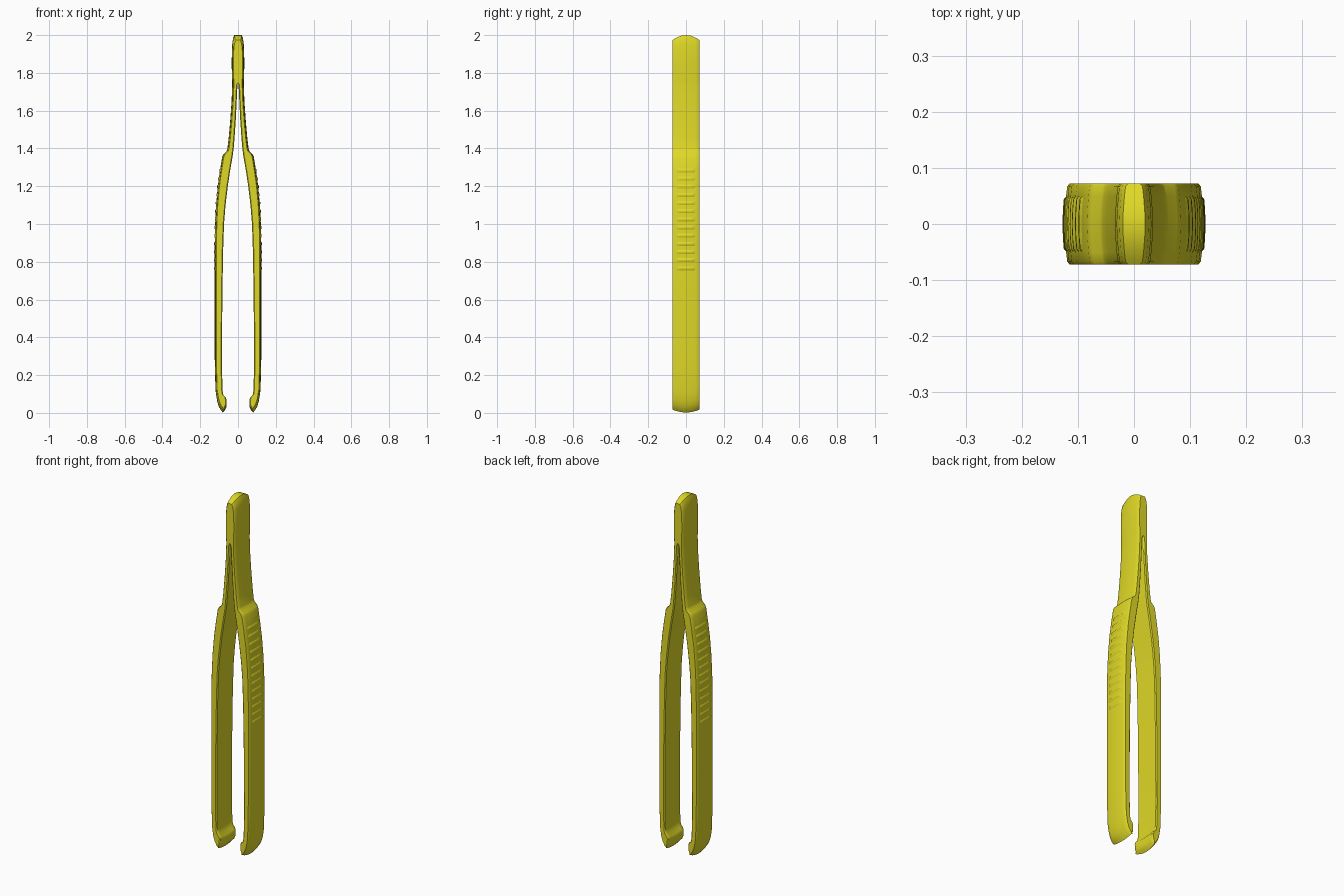
import bpy, bmesh

if "Cube" in bpy.data.objects:
    bpy.data.objects.remove(bpy.data.objects["Cube"])

yellow = bpy.data.materials.new("yellow_plastic")
yellow.diffuse_color = (0.74, 0.69, 0.02, 1)
yellow.use_nodes = True
yellow.node_tree.nodes["Principled BSDF"].inputs["Base Color"].default_value = yellow.diffuse_color

# Half profile, top to tip: inner z, inner x, outer z, outer x
STATIONS = [
    (2.00, 0, 2.00, .020), (1.985, 0, 1.985, .026), (1.95, 0, 1.95, .031),
    (1.85, 0, 1.85, .034), (1.75, 0, 1.75, .031), (1.735, .003, 1.735, .031),
    (1.65, .007, 1.65, .034), (1.55, .012, 1.55, .041), (1.46, .018, 1.46, .049),
    (1.40, .023, 1.40, .056), (1.385, .025, 1.385, .061), (1.375, .026, 1.37, .077),
    (1.35, .030, 1.355, .084), (1.28, .042, 1.28, .096), (1.20, .054, 1.20, .107),
    (1.10, .066, 1.10, .116), (1.00, .074, 1.00, .121), (.85, .079, .85, .124),
    (.60, .083, .60, .124), (.25, .085, .25, .123), (.12, .082, .12, .119),
    (.09, .078, .09, .115), (.075, .065, .06, .110), (.06, .061, .035, .102),
    (.03, .062, .016, .092), (.016, .068, .002, .080)]
YS = [-.072, -.067, -.05, -.025, 0, .025, .05, .067, .072]
DROP = [.009, .005, .003, .001, 0, .001, .003, .005, .009]   # domed outer face


def end_shift(z, y):
    """Round the two ends across the width."""
    q = (y / .072) ** 2
    return q * (-.027 * max(0, (z - 1.85) / .15) + .016 * max(0, (.15 - z) / .15))


def finish(name, bm):
    me = bpy.data.meshes.new(name)
    bm.to_mesh(me)
    bm.free()
    ob = bpy.data.objects.new(name, me)
    bpy.context.collection.objects.link(ob)
    me.materials.append(yellow)
    mir = ob.modifiers.new("mirror", 'MIRROR')
    mir.use_axis[0] = True
    mir.merge_threshold = .0002
    bpy.ops.object.select_all(action='DESELECT')
    ob.select_set(True)
    bpy.context.view_layer.objects.active = ob
    bpy.ops.object.shade_smooth_by_angle(angle=.7)
    return ob


# Arms with joined head: loft the cross-section down the profile
bm = bmesh.new()
rings = []
for zi, xi, zo, xo in STATIONS:
    outer = [bm.verts.new((xo - d, y, zo + end_shift(zo, y))) for y, d in zip(YS, DROP)]
    inner = []
    for y in YS:
        bev = .005 if xi > .001 and abs(y) > .07 else 0
        inner.append(bm.verts.new((xi + bev, y, zi + end_shift(zi, y))))
    rings.append(outer + inner[::-1])
n = len(rings[0])
for a, b in zip(rings, rings[1:]):
    for i in range(n):
        j = (i + 1) % n
        bm.faces.new((a[i], a[j], b[j], b[i]))
for r in (rings[0], rings[-1]):
    for i in range(len(YS) - 1):
        bm.faces.new((r[i], r[i + 1], r[n - 2 - i], r[n - 1 - i]))
bmesh.ops.recalc_face_normals(bm, faces=bm.faces)
# Open the centre plane so both halves weld into one head
seam = [f for f in bm.faces if all(v.co.x < 1e-6 for v in f.verts)]
bmesh.ops.delete(bm, geom=seam, context='FACES')
finish("tweezer_arms", bm)


def outer_x(z):
    for a, b in zip(STATIONS, STATIONS[1:]):
        if b[2] <= z <= a[2]:
            t = (a[2] - z) / (a[2] - b[2])
            return a[3] + t * (b[3] - a[3])


# Grip ridges following the domed outer face
bm = bmesh.new()
for k in range(13):
    z0 = 1.285 - k * .0432
    rows = []
    for dz, h in ((-.015, -.002), (-.006, .003), (.004, .0035), (.012, -.002)):
        row = []
        for y in (-.052, -.044, -.025, 0, .025, .044, .052):
            hh = -.002 if abs(y) > .05 else h
            x = outer_x(z0 + dz) - .003 * (y / .05) ** 2 + hh
            row.append(bm.verts.new((x, y, z0 + dz)))
        rows.append(row)
    for a, b in zip(rows, rows[1:]):
        for i in range(len(a) - 1):
            bm.faces.new((a[i], a[i + 1], b[i + 1], b[i]))
finish("grip_ridges", bm)
